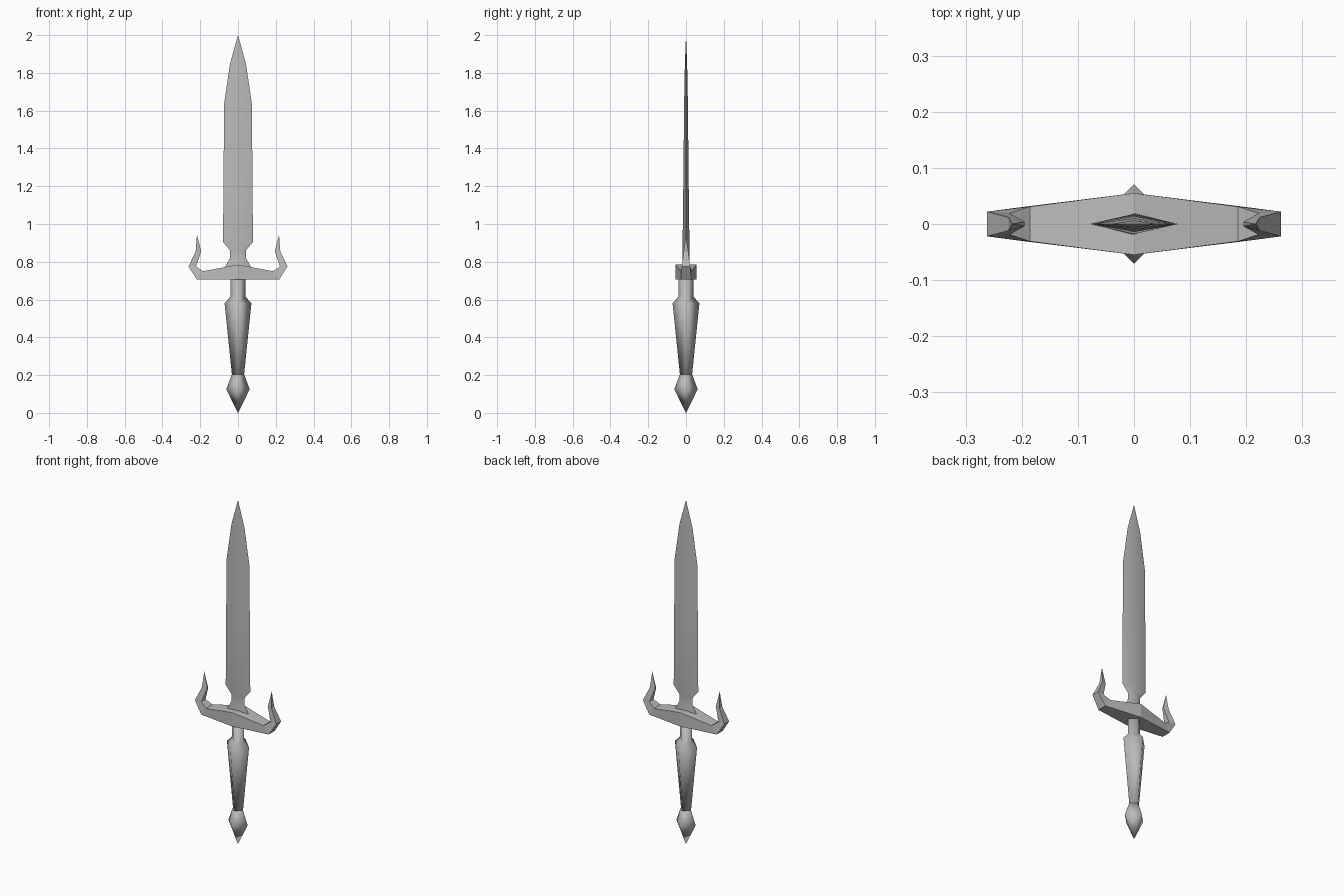
import bpy
import bmesh
import math

cube = bpy.data.objects.get("Cube")
if cube:
    bpy.data.objects.remove(cube, do_unlink=True)

steel = bpy.data.materials.new("grey steel")
steel.use_nodes = True
GREY = (0.5, 0.5, 0.5, 1)
steel.diffuse_color = GREY
steel.node_tree.nodes["Principled BSDF"].inputs["Base Color"].default_value = GREY


def loft(name, rings, cap_start=True, smooth=None):
    """Skin a list of four-cornered rings; a one-point ring closes to a tip."""
    bm = bmesh.new()
    loops = [[bm.verts.new(p) for p in ring] for ring in rings]
    for a, b in zip(loops, loops[1:]):
        for i in range(4):
            j = (i + 1) % 4
            if len(a) == 1:
                bm.faces.new((a[0], b[j], b[i]))
            elif len(b) == 1:
                bm.faces.new((a[i], a[j], b[0]))
            else:
                bm.faces.new((a[i], a[j], b[j], b[i]))
    if cap_start and len(loops[0]) == 4:
        bm.faces.new(loops[0][::-1])
    if len(loops[-1]) == 4:
        bm.faces.new(loops[-1])
    bmesh.ops.recalc_face_normals(bm, faces=bm.faces)
    mesh = bpy.data.meshes.new(name)
    bm.to_mesh(mesh)
    bm.free()
    mesh.materials.append(steel)
    obj = bpy.data.objects.new(name, mesh)
    bpy.context.collection.objects.link(obj)
    if smooth:
        bpy.ops.object.select_all(action="DESELECT")
        obj.select_set(True)
        bpy.context.view_layer.objects.active = obj
        bpy.ops.object.shade_smooth_by_angle(angle=math.radians(smooth))
    return obj


def diamond(rx, ry, z):
    """Diamond ring at height z, or a single point when it has no width."""
    if rx == 0:
        return [(0, 0, z)]
    return [(rx, 0, z), (0, ry, z), (-rx, 0, z), (0, -ry, z)]


# Blade: half width, half thickness, height
blade = [(0.078, 0.02, 0.755), (0.042, 0.018, 0.82), (0.042, 0.018, 0.86),
         (0.079, 0.018, 0.905), (0.077, 0.014, 1.23), (0.073, 0.01, 1.64),
         (0.042, 0.006, 1.85), (0, 0, 2)]
loft("blade", [diamond(*s) for s in blade], smooth=40)

# Handle parts: radius, height
grip = [(0.032, 0.2), (0.071, 0.58), (0.04, 0.615), (0.04, 0.71)]
pommel = [(0, 0), (0.062, 0.125), (0.032, 0.205)]
for name, profile in (("grip", grip), ("pommel", pommel)):
    loft(name, [diamond(r, r, z) for r, z in profile], smooth=100)

# Crossguard half with its upturned horn:
# inner x, z, half depth, then outer x, z, half depth
sections = [(0, 0.785, 0.055, 0, 0.705, 0.055),
            (0.185, 0.75, 0.031, 0.217, 0.705, 0.028),
            (0.222, 0.775, 0.019, 0.262, 0.775, 0.022),
            (0.195, 0.855, 0.004, 0.224, 0.855, 0.012)]
rings = [[(xi, -di, zi), (xi, di, zi), (xo, do, zo), (xo, -do, zo)]
         for xi, zi, di, xo, zo, do in sections]
rings.append([(0.217, 0, 0.945)])
guard = loft("crossguard", rings, cap_start=False)
mirror = guard.modifiers.new("mirror", "MIRROR")
mirror.use_axis[0] = True
